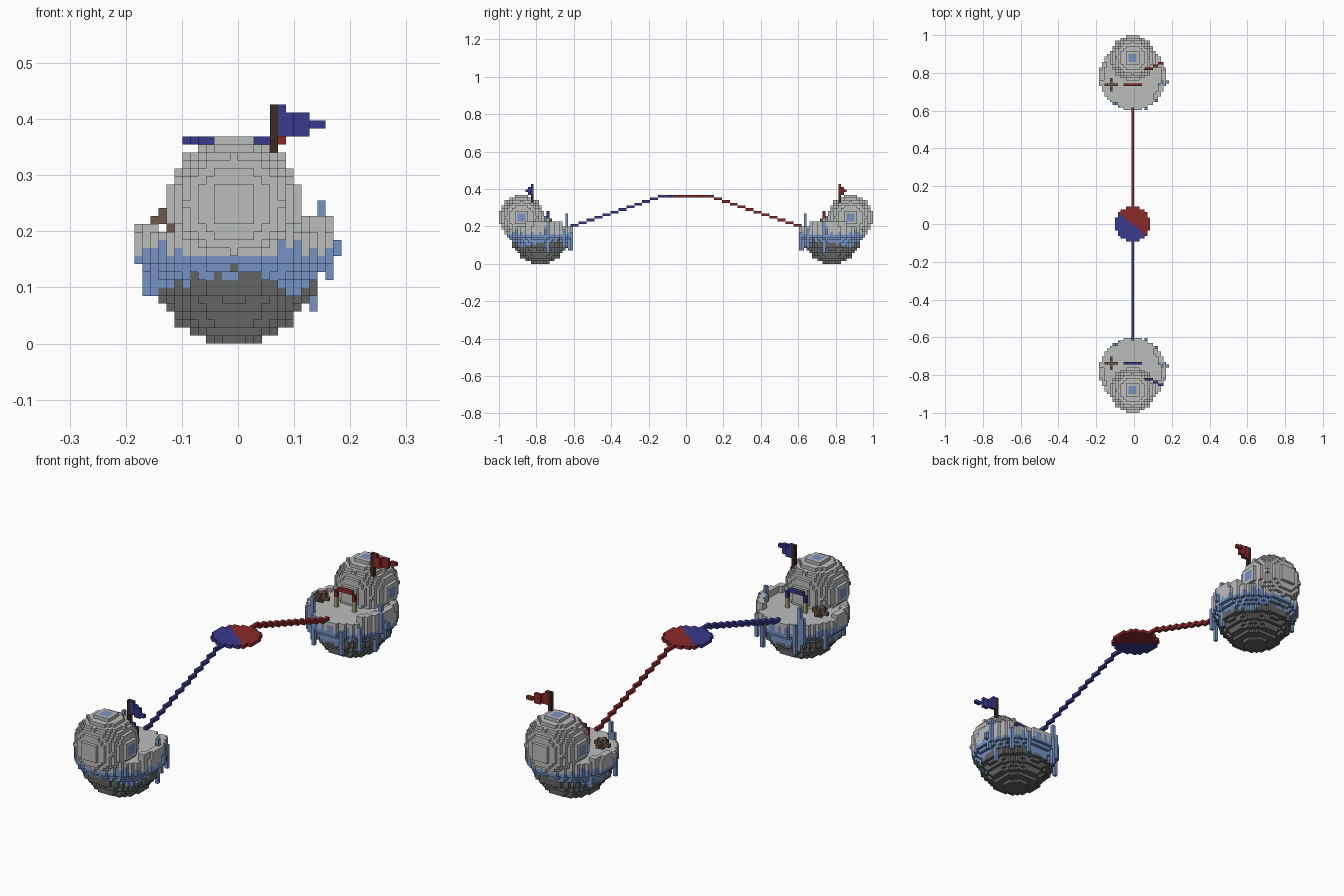
import bpy, bmesh, math, random

cube = bpy.data.objects.get("Cube")
if cube:
    bpy.data.objects.remove(cube, do_unlink=True)

random.seed(4)
V = 2 / 141          # voxel edge length
COLOURS = {
    "pale_stone": (0.50, 0.51, 0.50),
    "dark_stone": (0.12, 0.13, 0.125),
    "water_blue": (0.18, 0.29, 0.55),
    "team_blue": (0.041, 0.041, 0.27),
    "team_red": (0.26, 0.022, 0.022),
    "dark_wood": (0.045, 0.023, 0.014),
    "dry_bush": (0.15, 0.10, 0.07),
    "sand": (0.52, 0.45, 0.25),
}
MATS = {}
for name, rgb in COLOURS.items():
    m = bpy.data.materials.new(name)
    m.use_nodes = True
    m.diffuse_color = (*rgb, 1)
    m.node_tree.nodes["Principled BSDF"].inputs["Base Color"].default_value = (*rgb, 1)
    MATS[name] = m


def voxel_object(name, cells):
    """Skin a {(i, j, k): colour} dictionary with its exposed cell faces."""
    bm = bmesh.new()
    corners = {}
    used = sorted(set(cells.values()))

    def corner(p):
        if p not in corners:
            x, y, z = p
            corners[p] = bm.verts.new(((x / 2 - 0.5) * V, y / 2 * V, (z / 2 + 0.5) * V))
        return corners[p]

    for cell, colour in cells.items():
        for axis in range(3):
            for side in (-1, 1):
                near = list(cell)
                near[axis] += side
                if tuple(near) in cells:
                    continue
                quad = []
                for a, b in ((-1, -1), (1, -1), (1, 1), (-1, 1)):
                    p = [2 * c for c in cell]
                    p[axis] += side
                    p[(axis + 1) % 3] += a
                    p[(axis + 2) % 3] += b
                    quad.append(corner(tuple(p)))
                face = bm.faces.new(quad if side > 0 else quad[::-1])
                face.material_index = used.index(colour)
    mesh = bpy.data.meshes.new(name)
    bm.to_mesh(mesh)
    bm.free()
    for c in used:
        mesh.materials.append(MATS[c])
    ob = bpy.data.objects.new(name, mesh)
    bpy.context.collection.objects.link(ob)
    return ob


def column(cells, i, j, low, high, colour):
    for k in range(low, high + 1):
        cells[i, j, k] = colour


# Bowl-shaped island: dark underside, ragged water band, pale top
BOWL_Y, DOME_Y, DOME_Z = -55, -62, 17
radii = [3.5, 5.9, 7.5, 8, 8.8, 9.2, 10.5, 10.6, 11, 11.6] + [12.5] * 4
island = {}
for i in range(-12, 13):
    for dj in range(-12, 13):
        a = math.atan2(dj, i)
        low = 7.3 + 1.2 * math.sin(3 * a) + random.choice((-1, 0, 0, 1))
        high = random.choice((10, 10, 10, 11, 12))
        for k, r in enumerate(radii):
            if math.hypot(i, dj) < r:
                island[i, BOWL_Y + dj, k] = ("dark_stone" if k < low else
                                             "water_blue" if k <= high else "pale_stone")
        # Low rocks along the two flanks
        if 10.5 < math.hypot(i, dj) < 12.3 and -6 < dj < 9:
            if i > 7:
                column(island, i, BOWL_Y + dj, 14, 15, "pale_stone")
            elif i < -9 and dj < 2:
                column(island, i, BOWL_Y + dj, 14, 14, "pale_stone")

# Dome with round insets on the top and both flanks
for i in range(-8, 9):
    for dj in range(-8, 9):
        for dk in range(-8, 9):
            if i * i + dj * dj + dk * dk >= 8.5 ** 2:
                continue
            cell = (i, DOME_Y + dj, DOME_Z + dk)
            spot = (dk == 8 and abs(i) + abs(dj) < 3 and max(abs(i), abs(dj)) < 2) or \
                   (abs(i) == 8 and max(abs(dj), abs(dk)) < 2)
            if spot:
                island[cell] = "water_blue"
            elif cell not in island:
                island[cell] = "water_blue" if cell[2] < 11 else "pale_stone"

# Waterfalls and spouts around the rim
for fall in ((11, -53, 10, 17), (12, -53, 8, 13), (13, -53, 11, 12), (10, -52, 4, 15),
             (12, -52, 10, 15), (-6, -45, 6, 18), (-7, -45, 8, 15), (-5, -44, 5, 13),
             (5, -43, 5, 11), (9, -46, 6, 12), (-10, -60, 6, 10), (-11, -50, 6, 10)):
    column(island, *fall, "water_blue")

# Dry bush
bush = {}
column(bush, -8, -52, 14, 16, "dry_bush")
for step in (-1, 1):
    for k in (15, 16):
        bush[-8 + step, -52, k] = bush[-8, -52 + step, k] = "dry_bush"
    bush[-8 + 2 * step, -52, 15] = bush[-8, -52 + 2 * step, 15] = "dry_bush"

# Flag pole
pole = {}
column(pole, 5, -58, 22, 29, "dark_wood")


def flag(colour):
    cells = {}
    for i in range(6, 12):
        low, high = (26, 29) if i == 6 else (26, 28) if i < 10 else (27, 27)
        column(cells, i, -58 - (i - 6) // 2, low, high, colour)
    return cells


def arch(colour):
    cells = {}
    for i in range(-2, 3):
        cells[i, -52, 19] = colour
    for i in (-3, 3):
        column(cells, i, -52, 17, 18, colour)
        column(cells, i, -52, 14, 16, "sand")
    return cells


def bridge(colour):
    cells = {}
    for j in range(-43, -5):
        cells[0, j, min(25, 14 + (j + 43) // 3)] = colour
    return cells


# Both ends share the same parts, mirrored front to back
for end, sign, team in (("front", 1, "team_blue"), ("back", -1, "team_red")):
    parts = {"island": island, "bush": bush, "flag_pole": pole, "flag": flag(team),
             "arch": arch(team), "bridge": bridge(team)}
    for part, cells in parts.items():
        voxel_object(f"{end}_{part}", {(i, sign * j, k): c for (i, j, k), c in cells.items()})

# Central platform, split diagonally between the two teams
platform = {}
for i in range(-6, 7):
    for j in range(-6, 7):
        if math.hypot(i, j) < 6.6:
            platform[i, j, 25] = "team_red" if j + 0.8 * i >= 0 else "team_blue"
voxel_object("central_platform", platform)
